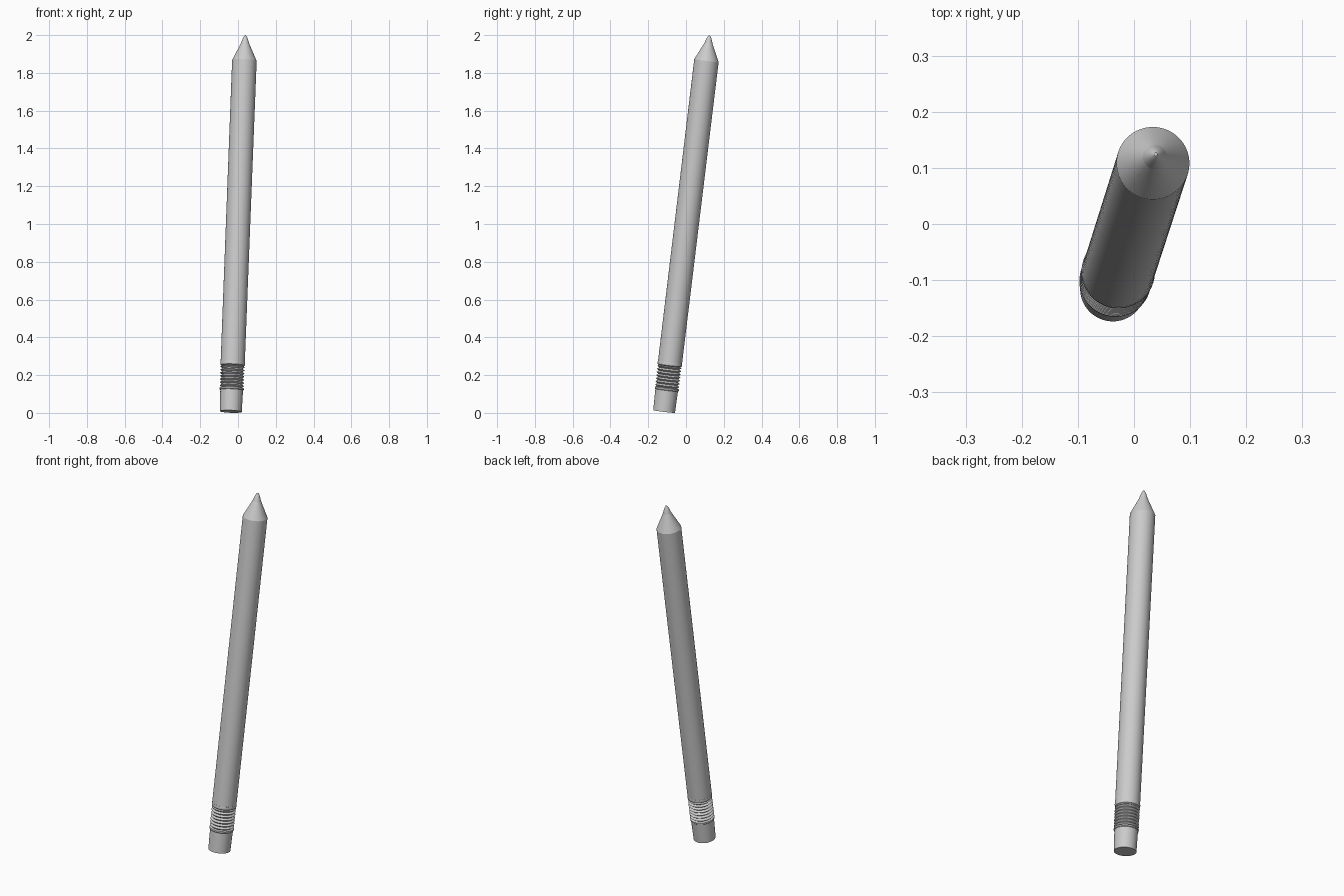
import bpy, math
from mathutils import Vector, Matrix

if "Cube" in bpy.data.objects:
    bpy.data.objects.remove(bpy.data.objects["Cube"])

# Pencil axis: leaning from the eraser end to the tip
START = Vector((-0.038, -0.116, 0.0073))
END = Vector((0.039, 0.1245, 1.9995))
AXIS = END - START
LENGTH = AXIS.length
PLACE = Matrix.Translation(START) @ AXIS.to_track_quat('Z', 'Y').to_matrix().to_4x4()
SIDES = 64


def lathe(name, profile):
    """Spin (radius, distance along axis) points; radius 0 closes to a pole."""
    verts, faces, rings = [], [], []
    for r, s in profile:
        n = 1 if r == 0 else SIDES
        rings.append(list(range(len(verts), len(verts) + n)))
        for i in range(n):
            a = 2 * math.pi * i / SIDES
            verts.append((r * math.cos(a), r * math.sin(a), s))
    for low, high in zip(rings, rings[1:]):
        for i in range(SIDES):
            j = (i + 1) % SIDES
            quad = [low[i % len(low)], low[j % len(low)],
                    high[j % len(high)], high[i % len(high)]]
            faces.append(list(dict.fromkeys(quad)))
    mesh = bpy.data.meshes.new(name)
    mesh.from_pydata(verts, [], faces)
    obj = bpy.data.objects.new(name, mesh)
    bpy.context.collection.objects.link(obj)
    obj.matrix_world = PLACE
    bpy.ops.object.select_all(action='DESELECT')
    obj.select_set(True)
    bpy.context.view_layer.objects.active = obj
    bpy.ops.object.shade_smooth_by_angle(angle=math.radians(30))
    return obj


# Eraser
lathe("eraser", [(0, 0), (0.058, 0), (0.0605, 0.125), (0, 0.125)])

# Ferrule: rim, crimped ridges, collar
ferrule = [(0, 0.114), (0.0615, 0.114), (0.064, 0.117), (0.064, 0.125)]
RIDGES, LOW, HIGH = 7, 0.125, 0.242
step = (HIGH - LOW) / RIDGES
for k in range(RIDGES):
    s = LOW + k * step
    ferrule += [(0.054, s + step * 0.25), (0.064, s + step * 0.75)]
ferrule += [(0.057, HIGH), (0.064, HIGH + 0.005), (0.0655, 0.258),
            (0.0645, 0.263), (0, 0.263)]
lathe("ferrule", ferrule)

# Barrel
CONE = LENGTH - 0.135
lathe("barrel", [(0, 0.255), (0.064, 0.255), (0.065, CONE), (0, CONE)])

# Sharpened wood cone
LEAD = LENGTH - 0.043
lathe("sharpened_cone", [(0, CONE), (0.065, CONE), (0.0215, LEAD), (0, LEAD)])

# Lead with a rounded point
lathe("lead", [(0, LEAD), (0.0215, LEAD), (0.017, LENGTH - 0.029), (0.012, LENGTH - 0.016),
               (0.007, LENGTH - 0.006), (0.003, LENGTH - 0.001), (0, LENGTH)])
